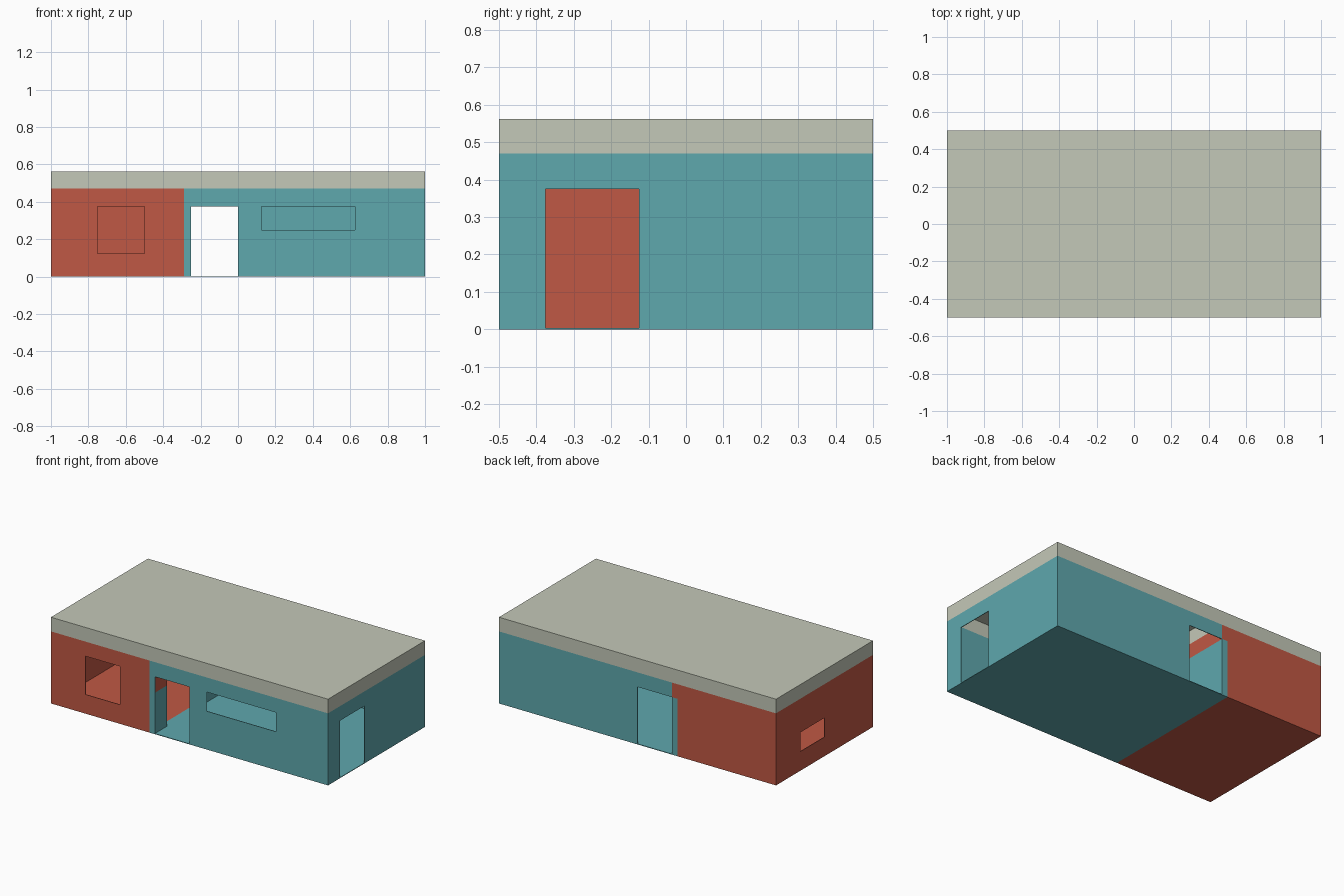
import bpy, bmesh
from mathutils import Vector

if "Cube" in bpy.data.objects:
    bpy.data.objects.remove(bpy.data.objects["Cube"])

W, D, H, BAND, SPLIT = 1.0, 0.5, 0.5625, 0.47, -0.29
THICK = 0.004


def material(name, rgb):
    m = bpy.data.materials.new(name)
    m.diffuse_color = (*rgb, 1)
    m.use_nodes = True
    m.node_tree.nodes["Principled BSDF"].inputs["Base Color"].default_value = m.diffuse_color
    return m


MATS = [material("roof_grey", (0.55, 0.58, 0.48)),
        material("brick_red", (0.53, 0.098, 0.058)),
        material("wall_teal", (0.114, 0.392, 0.423))]
GREY, RED, TEAL = 0, 1, 2


def panel(name, a_cuts, b_cuts, place, holes=(), rule=lambda p: TEAL, thick=THICK):
    """Thin sheet cut into a grid; cells inside holes are left open."""
    bm = bmesh.new()
    grid = [[bm.verts.new(place(a, b)) for b in b_cuts] for a in a_cuts]
    for i in range(len(a_cuts) - 1):
        for j in range(len(b_cuts) - 1):
            a = (a_cuts[i] + a_cuts[i + 1]) / 2
            b = (b_cuts[j] + b_cuts[j + 1]) / 2
            if any(h[0] < a < h[1] and h[2] < b < h[3] for h in holes):
                continue
            f = bm.faces.new((grid[i][j], grid[i + 1][j],
                              grid[i + 1][j + 1], grid[i][j + 1]))
            f.material_index = rule(Vector(place(a, b)))
    for v in [v for v in bm.verts if not v.link_faces]:
        bm.verts.remove(v)
    me = bpy.data.meshes.new(name)
    bm.to_mesh(me)
    bm.free()
    for m in MATS:
        me.materials.append(m)
    ob = bpy.data.objects.new(name, me)
    bpy.context.collection.objects.link(ob)
    if thick:
        mod = ob.modifiers.new("thickness", 'SOLIDIFY')
        mod.thickness, mod.offset = thick, -1
    return ob


def wall_colour(p):
    if p.z > BAND:
        return GREY
    return RED if p.x < SPLIT else TEAL


def back_colour(p):
    return RED if 0.375 < p.z < BAND and p.x < -0.25 else wall_colour(p)


def partition_colour(p):
    if p.z > BAND:
        return GREY
    return RED if p.z > 0.375 or (p.z > 0.27 and p.y < -0.375) else TEAL


ZS = [0, 0.125, 0.25, 0.375, BAND, H]
DOOR_X = (-0.25, 0, 0, 0.375)
DOOR_Y = (-0.375, -0.125, 0, 0.375)

# outer walls with doors and windows
panel("front_wall", [-W, -0.75, -0.5, SPLIT, -0.25, 0, 0.125, 0.625, W], ZS,
      lambda a, b: (a, -D, b),
      [DOOR_X, (-0.75, -0.5, 0.125, 0.375), (0.125, 0.625, 0.25, 0.375)], wall_colour)
panel("back_wall", [W, 0, -0.25, SPLIT, -W], ZS,
      lambda a, b: (a, D, b), [DOOR_X], back_colour)
panel("right_wall", [-D, -0.375, -0.125, D], ZS,
      lambda a, b: (W, a, b), [DOOR_Y], wall_colour)
panel("left_wall", [D, 0.25, 0, -D], ZS,
      lambda a, b: (-W, a, b), [(0, 0.25, 0.125, 0.25)], wall_colour)

# inner partition, one sheet for each room
E = D - THICK
PZ = [0.002, 0.125, 0.27, 0.375, BAND, H - 0.002]
panel("partition_main_side", [-E, -0.375, -0.125, E], PZ,
      lambda a, b: (-0.25, a, b), [DOOR_Y], partition_colour, 0)
panel("partition_small_room_side", [E, -0.125, -0.375, -E], PZ,
      lambda a, b: (-0.253, a, b), [DOOR_Y],
      lambda p: GREY if p.z > BAND else RED, 0)

# floor and roof
panel("floor", [-W, SPLIT, W], [D, -D], lambda a, b: (a, b, 0), rule=wall_colour)
panel("roof", [-W, W], [-D, D], lambda a, b: (a, b, H), rule=lambda p: GREY)
